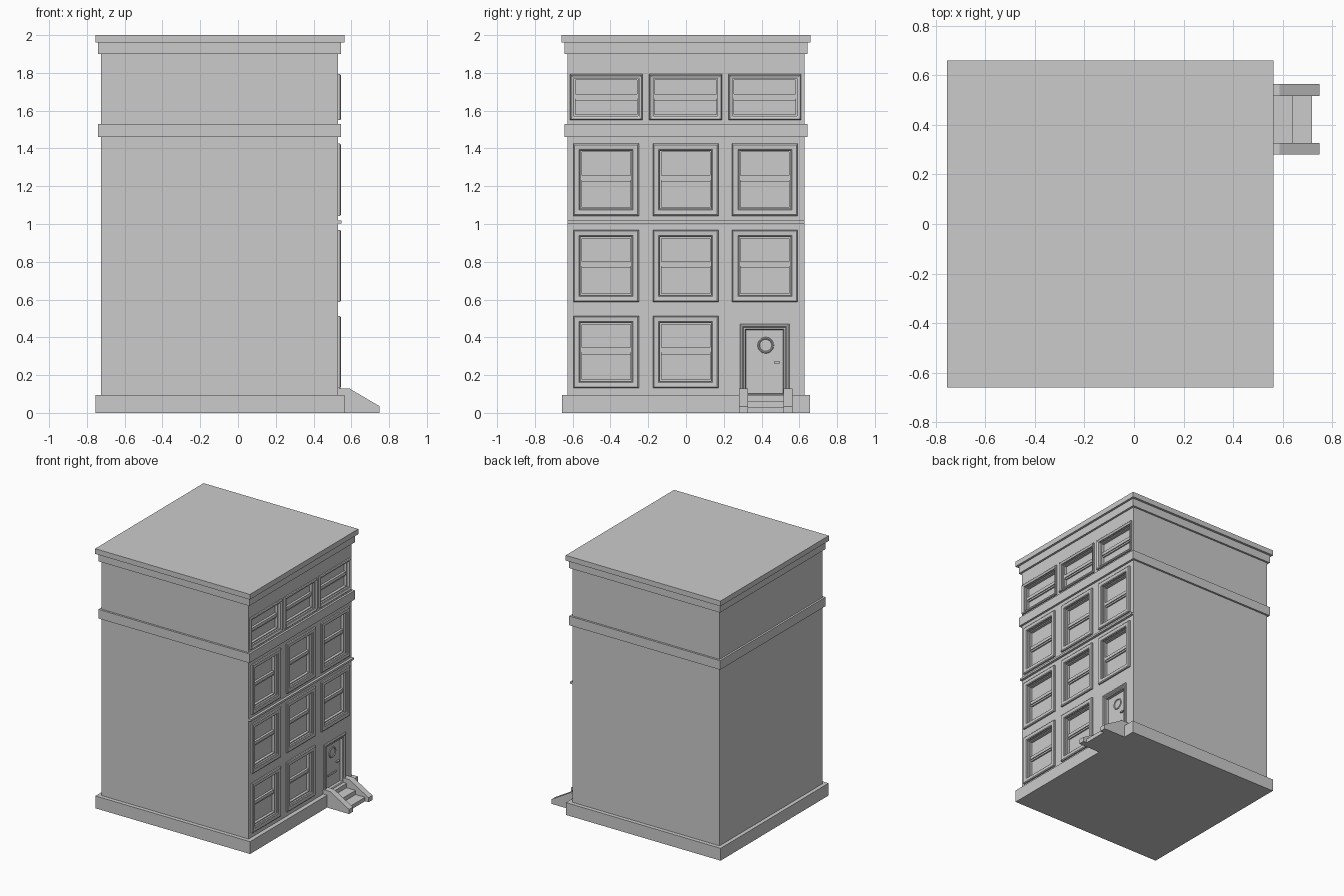
import bpy, bmesh
from mathutils import Matrix, Vector

if "Cube" in bpy.data.objects:
    bpy.data.objects.remove(bpy.data.objects["Cube"])


def finish(name, bm):
    bmesh.ops.recalc_face_normals(bm, faces=bm.faces)
    me = bpy.data.meshes.new(name)
    bm.to_mesh(me)
    bm.free()
    ob = bpy.data.objects.new(name, me)
    bpy.context.collection.objects.link(ob)
    return ob


def add_box(bm, x0, x1, y0, y1, z0, z1):
    c = Vector((x0 + x1, y0 + y1, z0 + z1)) / 2
    m = Matrix.Translation(c) @ Matrix.Diagonal((x1 - x0, y1 - y0, z1 - z0, 1))
    bmesh.ops.create_cube(bm, size=1, matrix=m)


def box(name, *dims):
    bm = bmesh.new()
    add_box(bm, *dims)
    return finish(name, bm)


def add_frame(bm, y0, y1, z0, z1, profile):
    """Loft rectangles along a (inset, x) profile and close the last one as a pane."""
    prev = None
    for d, x in profile:
        ring = [bm.verts.new((x, y, z)) for y, z in
                ((y0 + d, z0 + d), (y1 - d, z0 + d), (y1 - d, z1 - d), (y0 + d, z1 - d))]
        if prev:
            for i in range(4):
                j = (i + 1) % 4
                bm.faces.new((prev[i], prev[j], ring[j], ring[i]))
        prev = ring
    bm.faces.new(prev)


F = 0.53  # facade plane

# Plinth, bands and cornice
box("plinth", -0.755, 0.563, -0.657, 0.657, 0, 0.095)
box("upper_band", -0.74, 0.546, -0.642, 0.642, 1.46, 1.53)
box("cornice_lower", -0.74, 0.546, -0.642, 0.642, 1.9, 1.96)
box("cornice_upper", -0.755, 0.563, -0.66, 0.66, 1.96, 2.0)
box("string_course", 0.5, 0.549, -0.627, 0.627, 1.003, 1.018)

# Walls, with openings cut for windows and door
walls = box("walls", -0.725, F, -0.627, 0.627, 0.05, 1.93)
columns = [(-0.596, -0.25), (-0.175, 0.171), (0.244, 0.59)]
rows = [(0.131, 0.513), (0.587, 0.969), (1.043, 1.425)]
wide = [(-0.615, -0.23), (-0.196, 0.191), (0.224, 0.61)]

tall_profile = [(0, F - 0.005), (0, 0.54), (0.006, 0.545), (0.03, 0.543),
                (0.035, 0.538), (0.035, 0.517), (0.045, 0.517), (0.045, 0.496)]
wide_profile = [(0, F - 0.005), (0, 0.54), (0.005, 0.545), (0.012, 0.541), (0.02, 0.538),
                (0.02, 0.517), (0.03, 0.517), (0.03, 0.496)]
openings = [(*c, *r, 0.045, tall_profile) for r in rows for c in columns
            if not (r is rows[0] and c is columns[2])]
openings += [(*c, 1.55, 1.793, 0.03, wide_profile) for c in wide]
door = (0.285, 0.547, 0.07, 0.471)

cut = bmesh.new()
for y0, y1, z0, z1, d, _ in openings:
    e = d - 0.007
    add_box(cut, 0.48, 0.6, y0 + e, y1 - e, z0 + e, z1 - e)
add_box(cut, 0.48, 0.6, door[0] + 0.025, door[1] - 0.025, door[2] + 0.02, door[3] - 0.025)
cutter = finish("opening_cutter", cut)
cutter.hide_render = True
mod = walls.modifiers.new("openings", 'BOOLEAN')
mod.operation = 'DIFFERENCE'
mod.solver = 'EXACT'
mod.object = cutter
bpy.context.view_layer.objects.active = walls
bpy.ops.object.modifier_apply(modifier=mod.name)
bpy.data.objects.remove(cutter)

# Sash windows: moulded frame, pane and stepped meeting rail
for n, (y0, y1, z0, z1, d, prof) in enumerate(openings):
    bm = bmesh.new()
    add_frame(bm, y0, y1, z0, z1, prof)
    zm = (z0 + z1) / 2 + (0.002 if d > 0.04 else -0.004)
    add_box(bm, 0.49, 0.514, y0 + d, y1 - d, zm - 0.002, zm + 0.022)
    add_box(bm, 0.49, 0.507, y0 + d, y1 - d, zm - 0.014, zm)
    finish(f"window_{n + 1}", bm)

# Door with frame, round window, handle and mail slot
bm = bmesh.new()
add_frame(bm, *door, [(0, F - 0.005), (0, 0.538), (0.006, 0.543), (0.014, 0.543),
                      (0.02, 0.536), (0.028, 0.536), (0.033, 0.53), (0.033, 0.508)])
finish("door", bm)
bpy.ops.mesh.primitive_torus_add(major_radius=0.037, minor_radius=0.006,
                                 major_segments=32, minor_segments=8,
                                 location=(0.509, 0.422, 0.358), rotation=(0, 1.5708, 0))
bpy.context.object.name = "door_round_window"
bpy.ops.object.shade_smooth_by_angle()
box("mail_slot", 0.5, 0.514, 0.365, 0.467, 0.19, 0.203)
box("door_handle", 0.5, 0.522, 0.465, 0.497, 0.262, 0.272)

# Entrance steps and sloped side walls
for n, (x1, h) in enumerate([(0.72, 0.03), (0.64, 0.062)]):
    box(f"step_{n + 1}", 0.55, x1, 0.32, 0.525, 0, h)
profile = [(0.53, 0), (0.75, 0), (0.75, 0.035), (0.588, 0.13), (0.53, 0.13)]
for name, y0, y1 in (("left", 0.28, 0.328), ("right", 0.517, 0.565)):
    bm = bmesh.new()
    face = bm.faces.new([bm.verts.new((x, y0, z)) for x, z in profile])
    ext = bmesh.ops.extrude_face_region(bm, geom=[face])
    bmesh.ops.translate(bm, vec=(0, y1 - y0, 0),
                        verts=[v for v in ext["geom"] if isinstance(v, bmesh.types.BMVert)])
    if not any(f.calc_center_median().y < y0 + 1e-5 for f in bm.faces):
        bm.faces.new([v for v in bm.verts if abs(v.co.y - y0) < 1e-5])
    finish("step_wall_" + name, bm)
